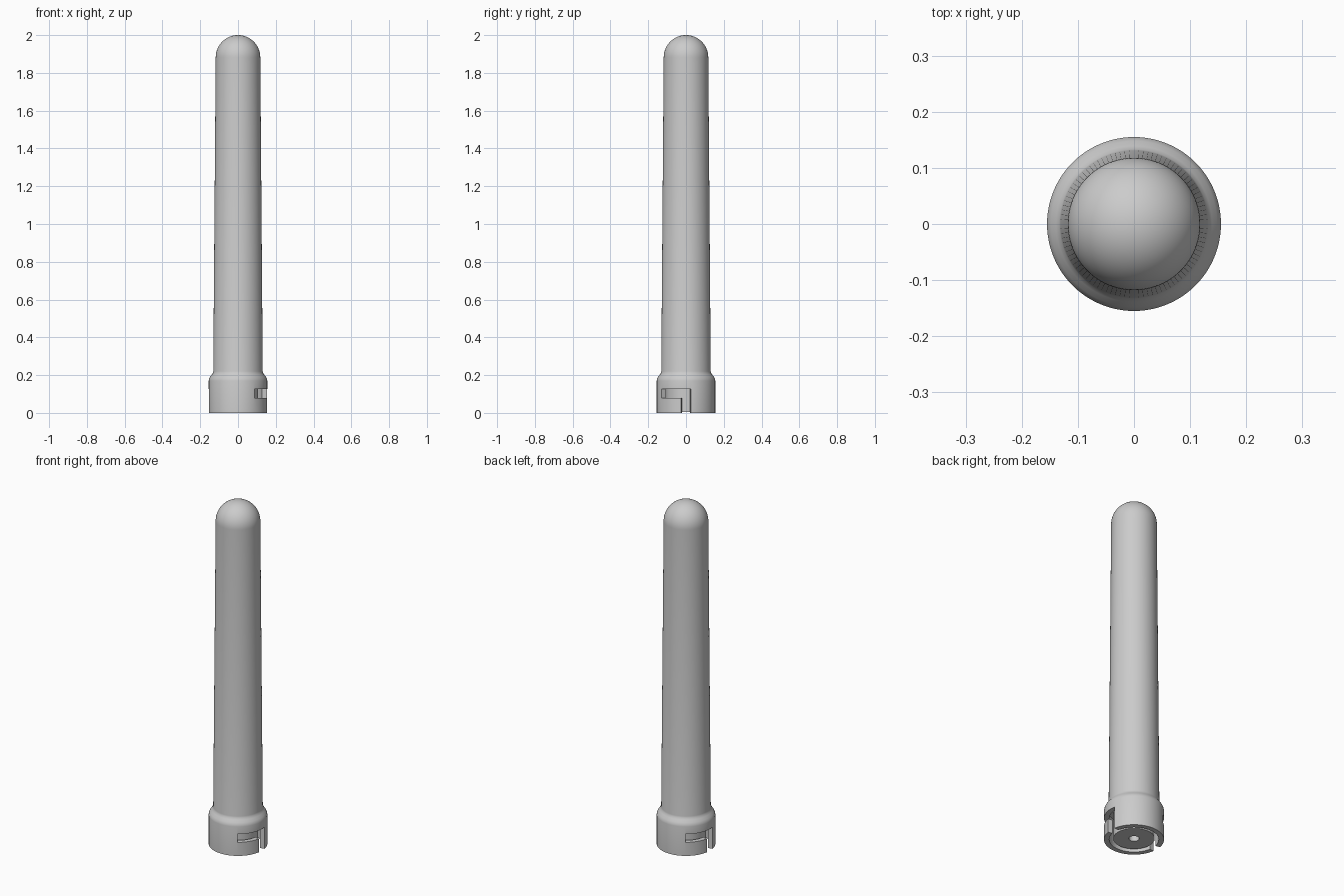
import bpy, bmesh
from math import sin, cos, pi, radians

if "Cube" in bpy.data.objects:
    bpy.data.objects.remove(bpy.data.objects["Cube"], do_unlink=True)

SEGMENTS = 96


def make_object(name, bm):
    bmesh.ops.remove_doubles(bm, verts=bm.verts[:], dist=1e-5)
    bmesh.ops.recalc_face_normals(bm, faces=bm.faces[:])
    mesh = bpy.data.meshes.new(name)
    bm.to_mesh(mesh)
    bm.free()
    obj = bpy.data.objects.new(name, mesh)
    bpy.context.collection.objects.link(obj)
    return obj


def lathe(name, profile):
    bm = bmesh.new()
    verts = [bm.verts.new((r, 0, z)) for r, z in profile]
    edges = [bm.edges.new(pair) for pair in zip(verts, verts[1:])]
    bmesh.ops.spin(bm, geom=verts + edges, cent=(0, 0, 0), axis=(0, 0, 1),
                   angle=2 * pi, steps=SEGMENTS, use_merge=True)
    return make_object(name, bm)


def slot_cutter(turn):
    """L-shaped slot wrapped round the socket wall."""
    bm = bmesh.new()
    inner, outer = 0.118, 0.18
    turns = [-56 + 46.3 * i / 12 for i in range(12)] + [-9.7 + 19.4 * i / 6 for i in range(7)]

    def point(a, z):
        a = radians(a + turn)
        return bm.verts.new((inner * cos(a), inner * sin(a), z))

    for a, b in zip(turns, turns[1:]):
        rows = [(0.079, 0.127)]
        if a > -10:
            rows.append((-0.03, 0.079))
        for low, high in rows:
            bm.faces.new([point(a, low), point(b, low), point(b, high), point(a, high)])
    bmesh.ops.remove_doubles(bm, verts=bm.verts[:], dist=1e-5)
    new = bmesh.ops.extrude_face_region(bm, geom=bm.faces[:], use_keep_orig=True)
    for v in new["geom"]:
        if isinstance(v, bmesh.types.BMVert):
            v.co.x *= outer / inner
            v.co.y *= outer / inner
    cutter = make_object("slot_cutter", bm)
    cutter.hide_render = True
    return cutter


# Solid body: centre hole, plug, ring gap, socket wall, shoulder, taper, dome
profile = [(0, 0.12), (0.027, 0.12), (0.027, 0.006), (0.107, 0.006),
           (0.107, 0.16), (0.128, 0.16), (0.128, 0), (0.155, 0),
           (0.155, 0.17), (0.153, 0.18), (0.148, 0.19), (0.139, 0.202),
           (0.133, 0.211), (0.131, 0.22)]
tip = 0.118
profile += [(tip * cos(pi / 2 * i / 20), 2 - tip + tip * sin(pi / 2 * i / 20))
            for i in range(20)] + [(0, 2)]
body = lathe("tapered_body", profile)

# Bayonet slots on opposite sides
bpy.ops.object.select_all(action='DESELECT')
body.select_set(True)
bpy.context.view_layer.objects.active = body
for turn in (0, 180):
    cutter = slot_cutter(turn)
    mod = body.modifiers.new("slot", 'BOOLEAN')
    mod.operation = 'DIFFERENCE'
    mod.solver = 'EXACT'
    mod.object = cutter
    bpy.ops.object.modifier_apply(modifier=mod.name)
    bpy.data.objects.remove(cutter, do_unlink=True)

# Plain grey finish
grey = bpy.data.materials.new("light_grey")
grey.use_nodes = True
colour = (0.6, 0.6, 0.6, 1)
grey.diffuse_color = colour
grey.node_tree.nodes["Principled BSDF"].inputs["Base Color"].default_value = colour
body.data.materials.clear()
body.data.materials.append(grey)
bpy.ops.object.shade_smooth_by_angle(angle=radians(30))
